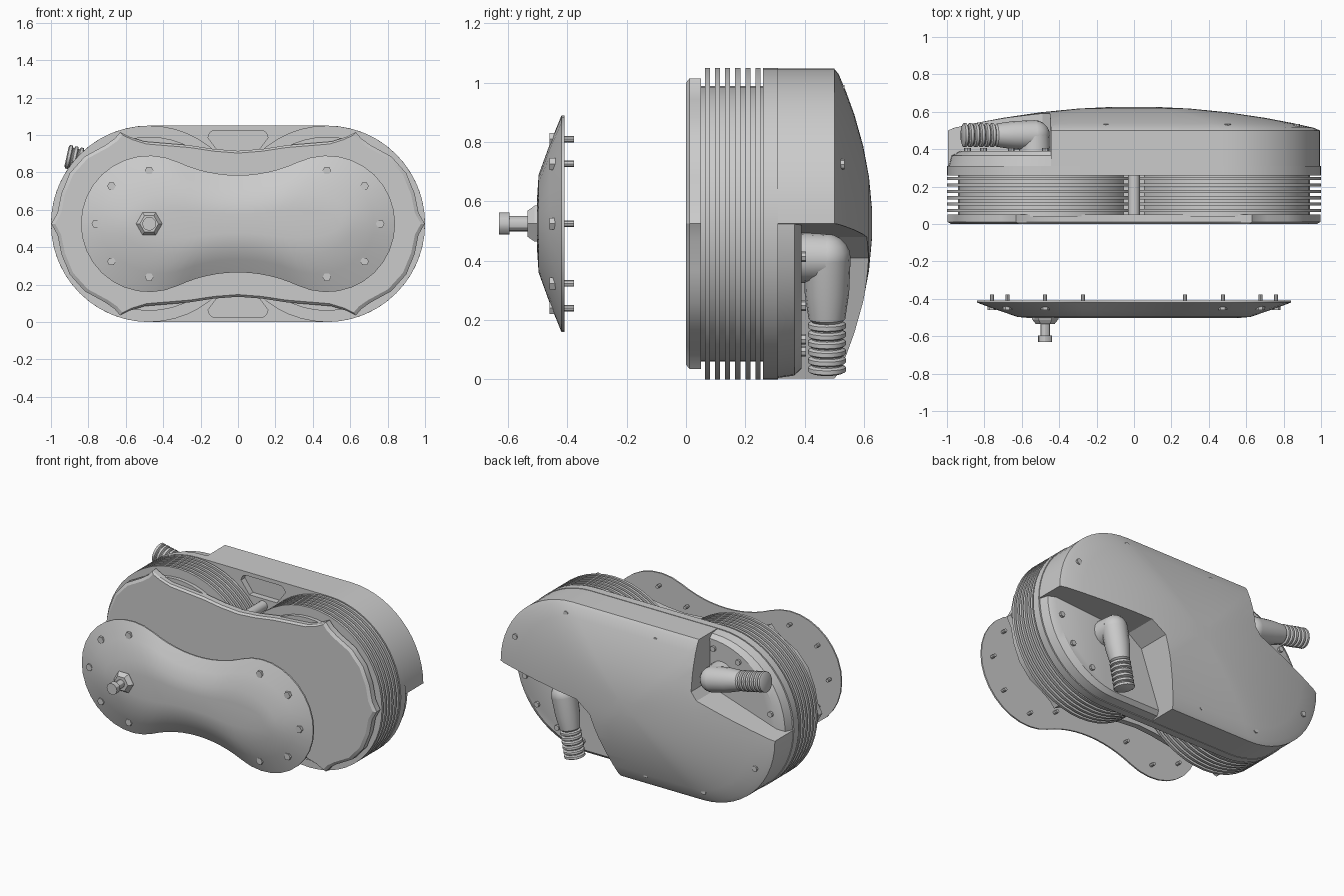
import bpy, bmesh, math
from mathutils import Vector

cube = bpy.data.objects.get("Cube")
if cube:
    bpy.data.objects.remove(cube, do_unlink=True)

MID = 0.525    # height of the long axis
END = 0.475    # distance of each round end from the middle


def smooth(obj, angle=30):
    bpy.ops.object.select_all(action="DESELECT")
    obj.select_set(True)
    bpy.context.view_layer.objects.active = obj
    bpy.ops.object.shade_smooth_by_angle(angle=math.radians(angle))


def loft(name, rings):
    """Closed solid skinned through equal-length rings of points."""
    bm = bmesh.new()
    loops = [[bm.verts.new(p) for p in ring] for ring in rings]
    n = len(loops[0])
    for a, b in zip(loops, loops[1:]):
        for i in range(n):
            j = (i + 1) % n
            bm.faces.new((a[i], a[j], b[j], b[i]))
    bm.faces.new(loops[0])
    bm.faces.new(loops[-1])
    bmesh.ops.recalc_face_normals(bm, faces=bm.faces)
    mesh = bpy.data.meshes.new(name)
    bm.to_mesh(mesh)
    bm.free()
    obj = bpy.data.objects.new(name, mesh)
    bpy.context.collection.objects.link(obj)
    smooth(obj)
    return obj


def ring(outline, y, sx=1.0, sz=None):
    """Outline of (x, height from axis) placed at depth y and scaled."""
    sz = sx if sz is None else sz
    return [Vector((x * sx, y, MID + z * sz)) for x, z in outline]


def lathe(name, start, direction, profile, sides=16):
    """Turned part: profile holds (distance along axis, radius)."""
    turn = Vector(direction).normalized().to_track_quat("Z", "Y")
    rings = []
    for d, r in profile:
        rings.append([Vector(start) + turn @ Vector((
            r * math.cos(math.tau * i / sides),
            r * math.sin(math.tau * i / sides), d)) for i in range(sides)])
    return loft(name, rings)


def cut(obj, cutter):
    cutter.hide_render = True
    mod = obj.modifiers.new("cut", "BOOLEAN")
    mod.operation = "DIFFERENCE"
    mod.solver = "EXACT"
    mod.object = cutter
    bpy.context.view_layer.objects.active = obj
    bpy.ops.object.modifier_apply(modifier=mod.name)
    bpy.data.objects.remove(cutter, do_unlink=True)
    smooth(obj)


def mirrored(quarter):
    """Full outline from a quarter running from +x axis to the +z axis."""
    half = quarter + [(-x, z) for x, z in quarter[-2::-1]]
    return half + [(x, -z) for x, z in half[-2:0:-1]]


def arc(cx, cz, r, a0, a1, steps):
    return [(cx + r * math.cos(math.radians(a0 + (a1 - a0) * i / steps)),
             cz + r * math.sin(math.radians(a0 + (a1 - a0) * i / steps)))
            for i in range(steps + 1)]


def peanut(r, waist, steps=10):
    """Two round ends joined tangentially by a concave waist."""
    big = (END ** 2 + waist ** 2 - r ** 2) / (2 * (r - waist))
    tilt = math.degrees(math.atan2(END, waist + big))
    return mirrored(arc(END, 0, r, 0, 90 + tilt, steps)
                    + arc(0, waist + big, big, tilt - 90, -90, 6)[1:])


stadium = mirrored(arc(END, 0, MID, 0, 90, 14) + [(0.24, MID), (0, MID)])

# Base plate with rounded shoulder
base = loft("base_plate", [ring(stadium, 0.26), ring(stadium, 0.31),
                           ring(stadium, 0.31, 0.99), ring(stadium, 0.365, 0.975),
                           ring(stadium, 0.39, 0.93)])

# Rounded pockets in the base plate, between the fin stacks
pocket = arc(0.12, 0.03, 0.04, 0, 90, 4)
pocket += [(-x, z) for x, z in reversed(pocket)]
pocket += [(-0.1, -0.05), (0.1, -0.05)]
for side in (1, -1):
    cut(base, loft("pocket_cutter", [
        [Vector((x, y, MID + side * (0.43 + z))) for x, z in pocket]
        for y in (0.2, 0.3)]))

# Domed rear housing, notched at two opposite corners
dome = [ring(stadium, 0.31, 0.995), ring(stadium, 0.5, 0.995)]
for t in (0.96, 0.85, 0.7, 0.5, 0.3, 0.1):
    dome.append(ring(stadium, 0.505 + 0.123 * (1 - t * t), t))
housing = loft("rear_housing", dome)
upper_notch = [(-0.44, 1.3), (-0.45, 0.74), (-0.49, 0.69), (-1.2, 0.46), (-1.2, 1.3)]
lower_notch = [(0.05, -0.2), (0.27, 0.41), (0.37, 0.48), (1.2, 0.54), (1.2, -0.2)]
for notch in (upper_notch, lower_notch):
    cut(housing, loft("notch_cutter", [
        [Vector((x, y, z)) for x, z in notch] for y in (0.3, 0.9)]))

# Cooling fins around two drum cores
for side, label in ((1, "left"), (-1, "right")):
    centre = (side * END, 0, MID)
    lathe("drum_core_" + label, centre, (0, 1, 0), [(0.04, 0.465), (0.27, 0.465)], 48)
    for i in range(6):
        y = 0.064 + 0.034 * i
        lathe(f"fin_{label}_{i + 1}", centre, (0, 1, 0),
              [(y, MID), (y + 0.017, MID)], 48)
web = [(0.1, -0.2), (0.1, 0.2), (-0.1, 0.2), (-0.1, -0.2)]
loft("centre_web", [ring(web, 0.04), ring(web, 0.27)])
for z in (0.19, 0.86):
    lathe("spacer_post", (0, 0.04, z), (0, 1, 0), [(0, 0.032), (0.23, 0.032)])

# Scalloped front flange
scallop = mirrored([(0.998, 0), (0.965, 0.06), (0.945, 0.16), (0.9, 0.27),
                    (0.82, 0.36), (0.71, 0.42), (0.66, 0.455), (0.63, 0.49),
                    (0.58, 0.465), (0.5, 0.44), (0.38, 0.43), (0.26, 0.42),
                    (0.13, 0.4), (0, 0.39)])
loft("front_flange", [ring(scallop, 0.05), ring(scallop, 0.012),
                      ring(scallop, 0, 0.98, 0.97)])

# Detached front cover with a raised ridge
rim = peanut(0.365, 0.26)
loft("front_cover", [ring(rim, -0.41), ring(rim, -0.42),
                     ring(rim, -0.46, 0.87, 0.73), ring(rim, -0.497, 0.74, 0.45),
                     ring(rim, -0.503, 0.66, 0.2)])

# Cover bolts in a fan round each end
for side in (1, -1):
    for a in range(-135, 136, 45):
        x = side * (END + 0.285 * math.cos(math.radians(a)))
        z = MID + 0.285 * math.sin(math.radians(a))
        lathe("cover_bolt_head", (x, -0.46, z), (0, 1, 0), [(0, 0.023), (0.035, 0.023)], 6)
        lathe("cover_bolt_shank", (x, -0.44, z), (0, 1, 0), [(0, 0.011), (0.062, 0.011)], 8)

# Front valve fitting
port = (-END, -0.49, MID)
lathe("valve_nut", port, (0, -1, 0), [(0, 0.07), (0.02, 0.07), (0.045, 0.05)], 6)
lathe("valve_stem", port, (0, -1, 0),
      [(0, 0.026), (0.105, 0.026), (0.105, 0.037), (0.14, 0.037)], 12)

# Elbow pipes ending in ribbed hose barbs
barb = [(0, 0.08), (0.12, 0.075), (0.21, 0.062)]
for i in range(6):
    d = 0.22 + 0.03 * i
    barb += [(d, 0.052), (d + 0.006, 0.064), (d + 0.02, 0.064), (d + 0.026, 0.052)]
ball = [(-0.08 * math.cos(math.pi * i / 10), max(0.08 * math.sin(math.pi * i / 10), 0.002))
        for i in range(11)]
for label, joint, aim in (("upper", (-0.53, 0.475, 0.8), (-1, 0, 0.22)),
                          ("lower", (0.55, 0.475, 0.41), (-0.2, 0, -1))):
    x, y, z = joint
    lathe("elbow_stub_" + label, (x, 0.38, z), (0, 1, 0), [(0, 0.085), (y - 0.38, 0.08)])
    lathe("elbow_joint_" + label, joint, aim, ball)
    lathe("hose_barb_" + label, joint, aim, barb)

# Rear screws: round the notch floors and along the dome rim
for side in (1, -1):
    for a in (15, 40, 65, 90):
        x = side * (END + 0.43 * math.cos(math.radians(a)))
        z = MID - side * 0.43 * math.sin(math.radians(a))
        lathe("floor_screw", (x, 0.38, z), (0, 1, 0), [(0, 0.018), (0.025, 0.018)], 8)
for x, z in ((0.87, 0.2), (0.5, 0.45), (-0.15, 0.45), (-0.87, -0.2), (-0.5, -0.45), (-0.08, -0.45)):
    lathe("housing_screw", (x, 0.5, MID + z), (0, 1, 0), [(0, 0.018), (0.035, 0.018)], 8)
